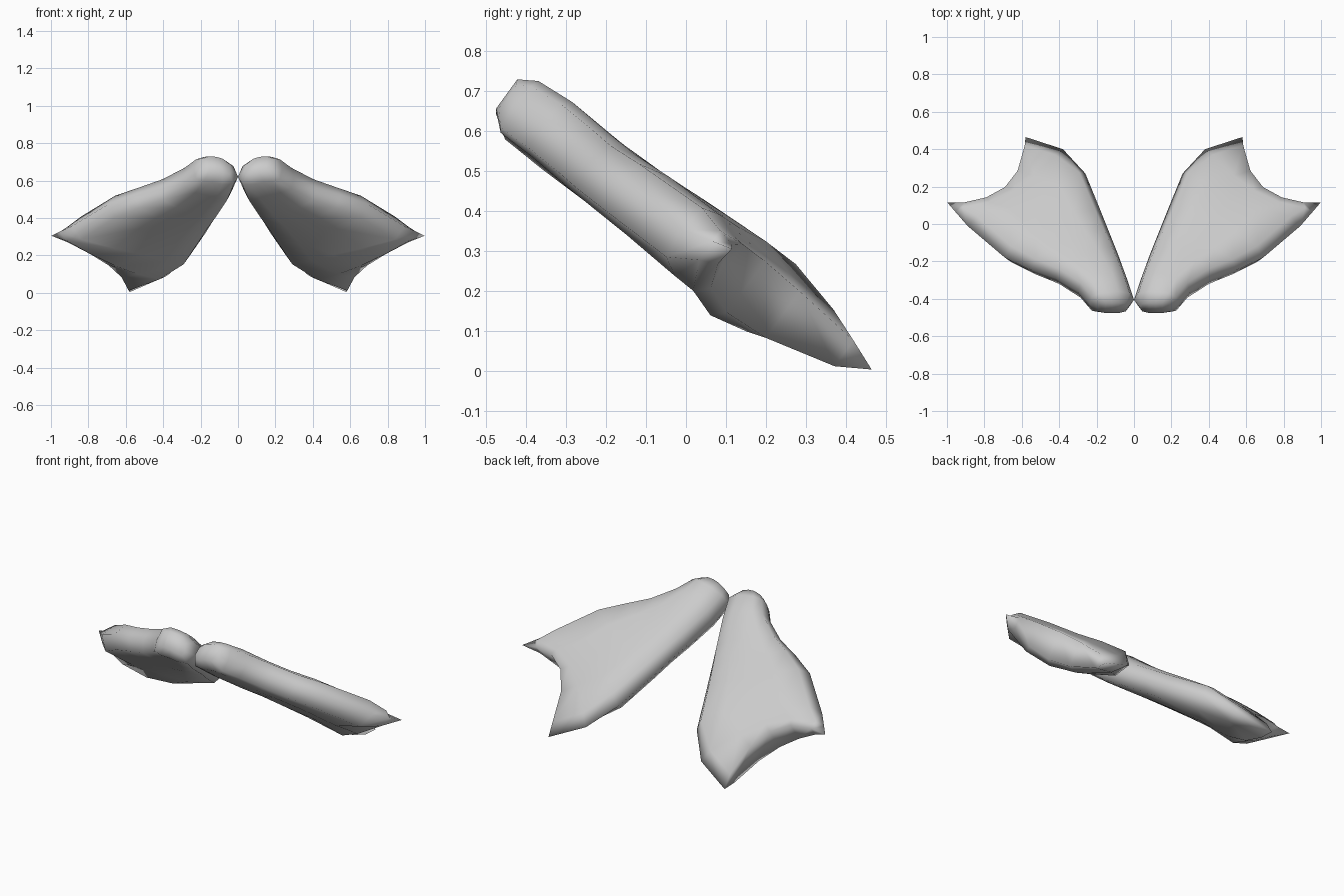
import bpy, bmesh
from mathutils import Vector

if "Cube" in bpy.data.objects:
    bpy.data.objects.remove(bpy.data.objects["Cube"])

# Direction through the thickness of the sloping wing plate
NORMAL = Vector((0, 0.59, 0.81))

# Rounded cross-sections: position across, share of half thickness
BODY = [(0, 0), (.06, .8), (.28, 1), (.5, 1), (.7, 1), (.92, .75), (1, 0)]
FLARE = [(0, 0), (.06, .45), (.28, .85), (.5, 1), (.7, .9), (.92, .5), (1, 0)]
TAIL = [(0, 0), (.12, .38), (.3, .85), (.5, 1), (.7, .9), (.92, .5), (1, 0)]

# Stations from root to tail:
# outer edge, middle, inner edge, half thickness, cross-section
STATIONS = [
    ((.20, -.445, .685), (.115, -.45, .69), (.03, -.445, .65), .045, BODY),
    ((.235, -.43, .66), (.135, -.41, .655), (.00, -.405, .62), .08, BODY),
    ((.30, -.36, .615), (.17, -.32, .59), (.035, -.30, .54), .085, BODY),
    ((.42, -.29, .56), (.26, -.21, .50), (.09, -.15, .45), .085, BODY),
    ((.55, -.245, .52), (.34, -.13, .44), (.13, -.05, .39), .085, BODY),
    ((.69, -.18, .475), (.42, -.04, .375), (.17, .05, .325), .09, BODY),
    ((.89, -.01, .355), (.51, .08, .28), (.26, .27, .195), .095, BODY),
    ((.955, .065, .325), (.645, .12, .22), (.38, .40, .09), .10, FLARE),
    ((.998, .115, .305), (.69, .15, .21), (.58, .465, .003), .08, TAIL),
]


def section(outer, mid, inner, half, profile):
    a, m, b = Vector(outer), Vector(mid), Vector(inner)
    c = 2 * m - (a + b) / 2

    def point(u, h):
        return a*(1-u)**2 + c*2*u*(1-u) + b*u*u + NORMAL*half*h
    return ([point(u, h) for u, h in profile] +
            [point(u, -h) for u, h in profile[-2:0:-1]])


# Loft one wing
bm = bmesh.new()
rings = [[bm.verts.new(p) for p in section(*s)] for s in STATIONS]
n = len(rings[0])
for r, q in zip(rings, rings[1:]):
    for k in range(n):
        j = (k + 1) % n
        bm.faces.new((r[k], r[j], q[j], q[k]))

# Close root and tail with strips of faces
for r in (rings[0], rings[-1]):
    bm.faces.new((r[0], r[1], r[-1]))
    for k in range(1, n // 2 - 1):
        bm.faces.new((r[k], r[k + 1], r[n - k - 1], r[n - k]))
    bm.faces.new((r[n//2 - 1], r[n//2], r[n//2 + 1]))
bmesh.ops.recalc_face_normals(bm, faces=bm.faces)

mesh = bpy.data.meshes.new("wing_pair")
bm.to_mesh(mesh)
bm.free()
wings = bpy.data.objects.new("wing_pair", mesh)
bpy.context.collection.objects.link(wings)

# Mirror to the other side
mirror = wings.modifiers.new("mirror", 'MIRROR')
mirror.use_mirror_merge = False

bpy.context.view_layer.objects.active = wings
wings.select_set(True)
bpy.ops.object.shade_smooth()
